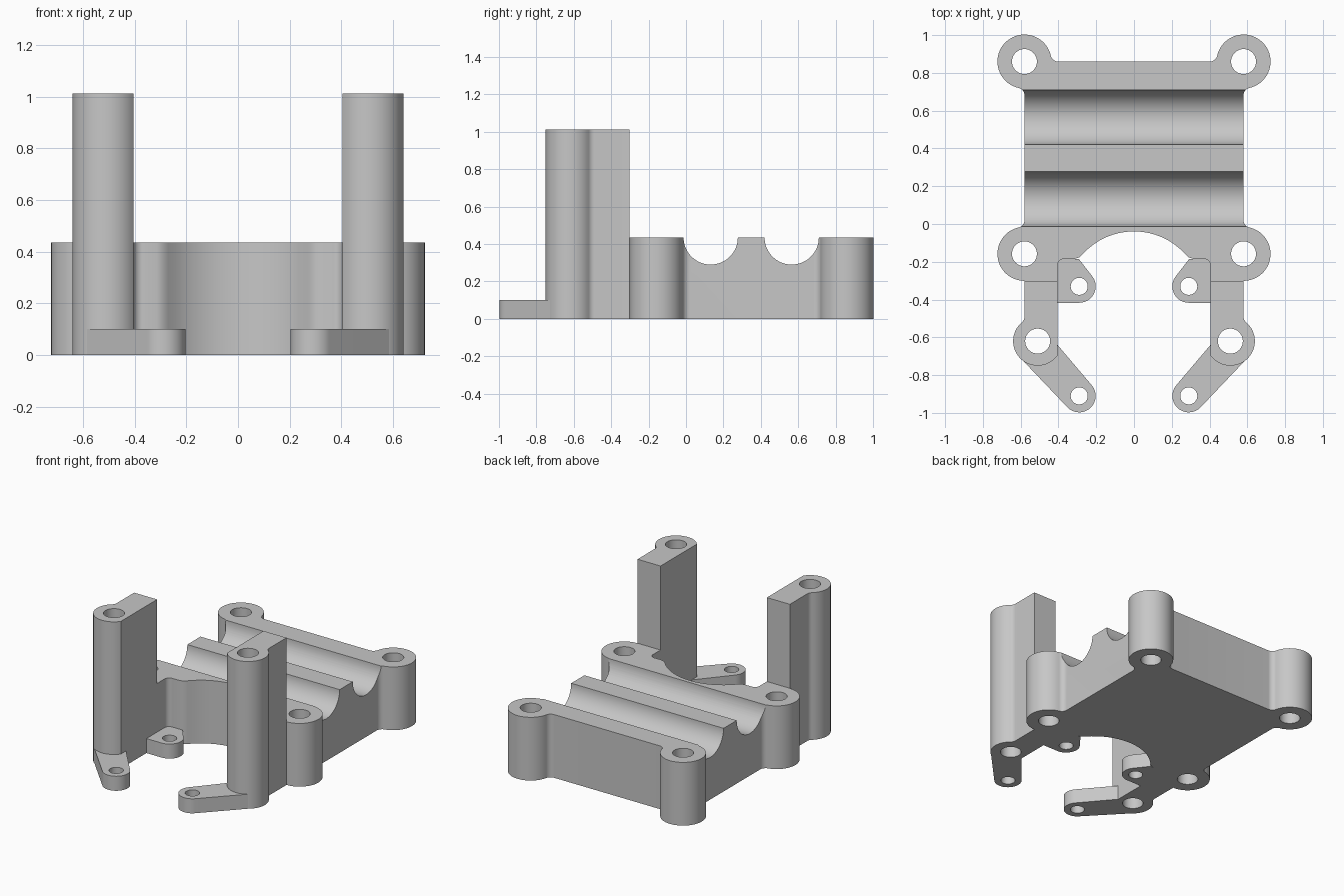
import bpy, bmesh, math
from mathutils import Matrix

cube = bpy.data.objects.get("Cube")
if cube:
    bpy.data.objects.remove(cube, do_unlink=True)

grey = bpy.data.materials.new("light_grey")
COLOUR = (0.57, 0.57, 0.57, 1)
grey.use_nodes = True
grey.diffuse_color = COLOUR
grey.node_tree.nodes["Principled BSDF"].inputs["Base Color"].default_value = COLOUR

# Shared dimensions
BLOCK_H, POST_H, ARM_H = 0.435, 1.013, 0.1
BOSS_R, FILLET = 0.143, 0.04
BOSS_X, REAR_Y, FRONT_Y = 0.58, 0.86, -0.158
POST_X, POST_Y, POST_R = 0.51, -0.62, 0.13
INNER_X, STEP_Y = 0.405, -0.185
POST_BACK = FRONT_Y - BOSS_R
TIP_X, TIP_R, TAB_Y, ARM_Y = 0.29, 0.087, -0.33, -0.91
HOLE_R, SMALL_HOLE_R = 0.066, 0.045
GROOVE_R, GROOVE_YS = 0.145, (0.132, 0.565)


def arc(x, y, r, start, end):
    """Points along a circular arc, angles in degrees."""
    n = max(4, round(abs(end - start) / 6))
    angles = [math.radians(start + (end - start) * i / n) for i in range(n + 1)]
    return [(x + r * math.cos(a), y + r * math.sin(a)) for a in angles]


def add_object(name, bm):
    bmesh.ops.remove_doubles(bm, verts=bm.verts, dist=0.0001)
    bmesh.ops.recalc_face_normals(bm, faces=bm.faces)
    mesh = bpy.data.meshes.new(name)
    bm.to_mesh(mesh)
    bm.free()
    mesh.materials.append(grey)
    obj = bpy.data.objects.new(name, mesh)
    bpy.context.collection.objects.link(obj)
    return obj


def cylinders(name, items, axis="Z"):
    """Hidden cutter made of (x, y, z, radius) cylinders."""
    bm = bmesh.new()
    turn = Matrix.Rotation(math.pi / 2, 4, "Y") if axis == "X" else Matrix()
    for x, y, z, r in items:
        bmesh.ops.create_cone(bm, cap_ends=True, segments=64, radius1=r, radius2=r,
                              depth=4, matrix=Matrix.Translation((x, y, z)) @ turn)
    obj = add_object(name, bm)
    obj.hide_render = True
    return obj


def plate(name, points, height, holes, grooves=()):
    """Extrude an outline, drill it, cut grooves, and shade it."""
    bm = bmesh.new()
    face = bm.faces.new([bm.verts.new((x, y, 0)) for x, y in points])
    top = bmesh.ops.extrude_face_region(bm, geom=[face], use_keep_orig=True)["geom"]
    bmesh.ops.translate(bm, vec=(0, 0, height),
                        verts=[v for v in top if isinstance(v, bmesh.types.BMVert)])
    obj = add_object(name, bm)
    cutters = [cylinders("hole_cutter", [(x, y, 0, r) for x, y, r in holes])]
    if grooves:
        cutters.append(cylinders("groove_cutter", grooves, "X"))
    bpy.ops.object.select_all(action="DESELECT")
    bpy.context.view_layer.objects.active = obj
    obj.select_set(True)
    for cutter in cutters:
        mod = obj.modifiers.new("cut", "BOOLEAN")
        mod.operation, mod.solver, mod.object = "DIFFERENCE", "EXACT", cutter
        bpy.ops.object.modifier_apply(modifier=mod.name)
        bpy.data.objects.remove(cutter, do_unlink=True)
    bpy.ops.object.shade_smooth_by_angle(angle=math.radians(30))
    return obj


# Body block: half outline from rear centre clockwise to the front arch
reach = math.sqrt((BOSS_R + FILLET) ** 2 - FILLET ** 2)
tilt = math.degrees(math.asin(FILLET / (BOSS_R + FILLET)))
half = arc(BOSS_X - reach, REAR_Y + FILLET, FILLET, -90, -tilt)
half += arc(BOSS_X, REAR_Y, BOSS_R, 180 - tilt, tilt - 90)[1:]
half += arc(BOSS_X + FILLET, REAR_Y - reach, FILLET, 90 + tilt, 180)[1:]
half += arc(BOSS_X + FILLET, FRONT_Y + reach, FILLET, 180, 270 - tilt)
half += arc(BOSS_X, FRONT_Y, BOSS_R, 90 - tilt, -90)[1:]
half += [(INNER_X, POST_BACK)]
corner = arc(INNER_X - 0.035, STEP_Y - 0.035, 0.035, 0, 90)
half += corner + [(0.315, STEP_Y), (0.29, -0.177)]
half += arc(0, -0.405, 0.366, 42.4, 89)
outline = half + [(-x, y) for x, y in reversed(half)]
plate("body_block", outline, BLOCK_H,
      [(s * BOSS_X, y, HOLE_R) for s in (-1, 1) for y in (REAR_Y, FRONT_Y)],
      [(0, y, BLOCK_H, GROOVE_R) for y in GROOVE_YS])

# Post outline: flat web running into a round, flat-sided boss
offset = BOSS_X - POST_X + FILLET
run = math.sqrt((POST_R + FILLET) ** 2 - offset ** 2)
lean = math.degrees(math.atan2(run, offset))
flat = math.degrees(math.acos((INNER_X - POST_X) / POST_R))
post = [(INNER_X, POST_BACK), (BOSS_X, POST_BACK)]
post += arc(BOSS_X + FILLET, POST_Y + run, FILLET, 180, 180 + lean)
post += arc(POST_X, POST_Y, POST_R, lean, -flat)[1:]

# Low front arm: hugs the post boss and ends in a round eye
arm = arc(TIP_X, ARM_Y, TIP_R, -221.4, -41.4)
arm += arc(POST_X, POST_Y, POST_R, -54.7, -flat)
arm += [(INNER_X, -0.64)]

# Low inner tab in the corner between the block and the post
tab = corner + [(0.292, STEP_Y)]
tab += arc(TIP_X, TAB_Y, TIP_R, 144, 270)
tab += [(INNER_X, TAB_Y - TIP_R)]

for side, s in (("left", 1), ("right", -1)):
    for part, points, height, hole in (
            ("post", post, POST_H, (POST_X, POST_Y, HOLE_R)),
            ("front_arm", arm, ARM_H, (TIP_X, ARM_Y, SMALL_HOLE_R)),
            ("inner_tab", tab, ARM_H, (TIP_X, TAB_Y, SMALL_HOLE_R))):
        x, y, r = hole
        plate(f"{side}_{part}", [(s * px, py) for px, py in points], height, [(s * x, y, r)])
